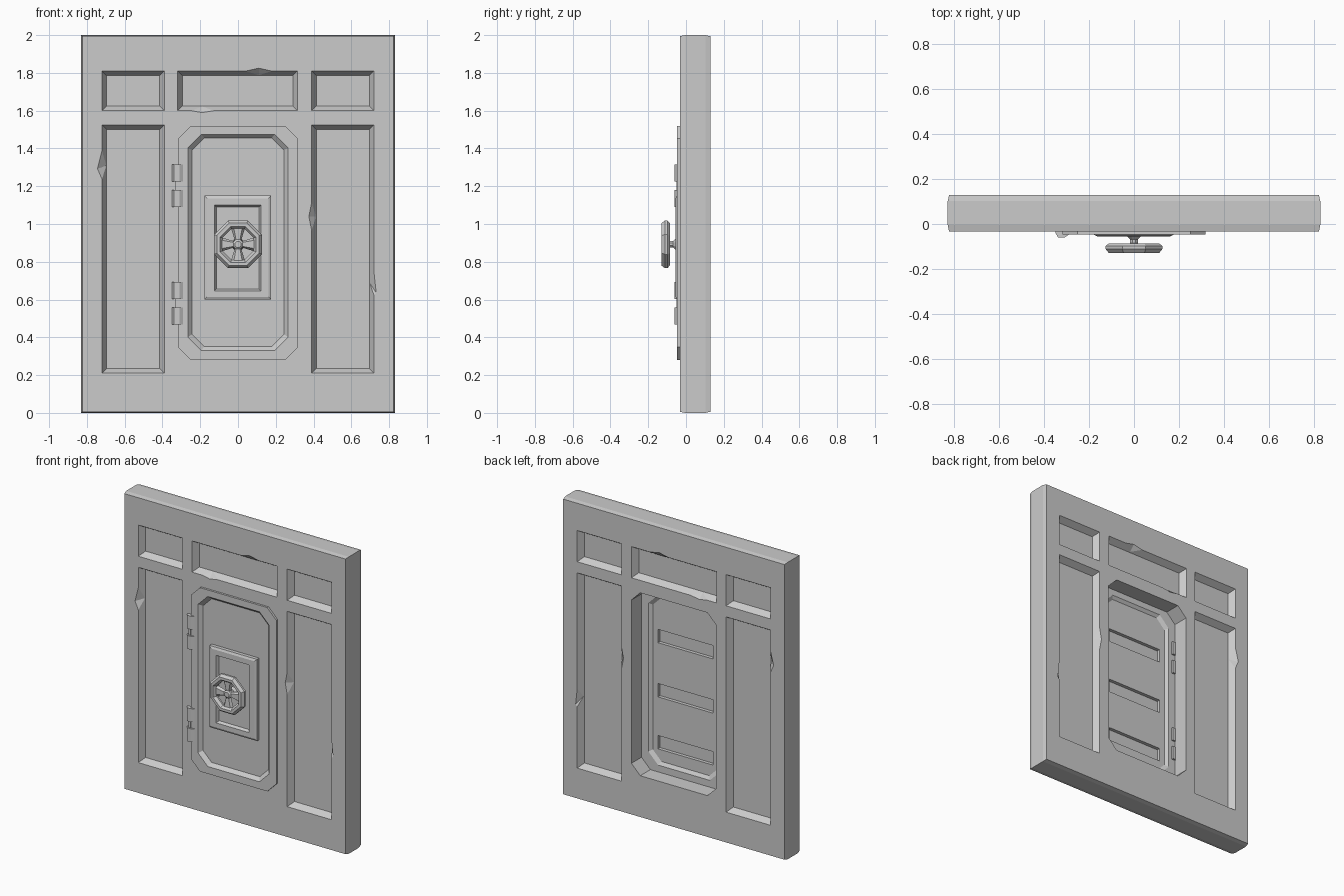
import bpy, bmesh, math

if "Cube" in bpy.data.objects:
    bpy.data.objects.remove(bpy.data.objects["Cube"])

MID, HALF = 0.0485, 0.0815          # wall centre and half thickness in y


def make(name, verts, faces):
    bm = bmesh.new()
    vs = [bm.verts.new(v) for v in verts]
    for f in faces:
        bm.faces.new([vs[i] for i in f])
    bmesh.ops.recalc_face_normals(bm, faces=bm.faces)
    me = bpy.data.meshes.new(name)
    bm.to_mesh(me)
    bm.free()
    ob = bpy.data.objects.new(name, me)
    bpy.context.collection.objects.link(ob)
    return ob


def loft(name, rings, closed=False):
    """Skin equal-length rings of 3D points; cap the ends, or join last to first."""
    n, m = len(rings[0]), len(rings)
    faces = [(k * n + i, k * n + (i + 1) % n, (k + 1) % m * n + (i + 1) % n, (k + 1) % m * n + i)
             for k in range(m if closed else m - 1) for i in range(n)]
    if not closed:
        faces += [tuple(range(n)), tuple(range((m - 1) * n, m * n))]
    return make(name, [p for r in rings for p in r], faces)


def rect(x0, x1, z0, z1, y, inset=0.0):
    x0, x1, z0, z1 = x0 + inset, x1 - inset, z0 + inset, z1 - inset
    return [(x0, y, z0), (x1, y, z0), (x1, y, z1), (x0, y, z1)]


def octo(hx, z0, z1, c, y):
    """Rectangle with cut corners."""
    return [(-hx + c, y, z0), (hx - c, y, z0), (hx, y, z0 + c), (hx, y, z1 - c),
            (hx - c, y, z1), (-hx + c, y, z1), (-hx, y, z1 - c), (-hx, y, z0 + c)]


def ngon8(r, y, cz):
    """Octagon with flat top, r measured to the flats."""
    R = r / math.cos(math.pi / 8)
    return [(R * math.cos(a), y, cz + R * math.sin(a))
            for a in (math.pi / 8 + i * math.pi / 4 for i in range(8))]


def cut(target, cutter):
    cutter.hide_render = True
    mod = target.modifiers.new("cut", 'BOOLEAN')
    mod.operation = 'DIFFERENCE'
    mod.solver = 'EXACT'
    mod.object = cutter
    bpy.context.view_layer.objects.active = target
    bpy.ops.object.modifier_apply(modifier=mod.name)
    bpy.data.objects.remove(cutter)


# wall slab with slightly eased outer edges
wall = loft("wall", [rect(-0.83, 0.83, 0, 2, y, i) for y, i in
                     ((-0.033, 0.006), (-0.005, 0), (0.102, 0), (0.13, 0.006))])

# sunken panels on both sides
panels = [(-0.72, -0.39, 1.6, 1.81), (-0.32, 0.315, 1.6, 1.81), (0.39, 0.72, 1.6, 1.81),
          (-0.72, -0.39, 0.21, 1.525), (0.39, 0.72, 0.21, 1.525)]
# chips along panel edges: start, tip, end, point inside the panel
chips = [[(-0.72, 1.41), (-0.75, 1.29), (-0.715, 1.21), (-0.695, 1.31)],
         [(0.02, 1.81), (0.11, 1.83), (0.2, 1.81), (0.11, 1.785)],
         [(-0.27, 1.6), (-0.19, 1.585), (-0.1, 1.6), (-0.19, 1.625)],
         [(0.39, 1.14), (0.37, 1.04), (0.39, 0.94), (0.415, 1.04)],
         [(0.72, 0.78), (0.736, 0.63), (0.72, 0.61), (0.695, 0.69)]]
for s in (-1, 1):
    def depth(d):
        return MID + s * (HALF - d)
    for p in panels:
        cut(wall, loft("panel_cutter", [rect(*p, depth(-0.01), -0.006), rect(*p, depth(0.042), 0.025)]))
    for pts in chips:
        c = pts[3]
        cut(wall, loft("chip_cutter", [
            [(x, depth(-0.005), z) for x, z in pts],
            [(x + (c[0] - x) * 0.9, depth(0.036), z + (c[1] - z) * 0.9) for x, z in pts]]))

# doorway
cut(wall, loft("doorway_cutter", [octo(0.316, 0.284, 1.516, 0.066, y) for y in (-0.2, 0.3)]))

# door: raised rim with sunken face front and back
door = loft("door", [octo(0.243, 0.352, 1.455, 0.064, 0.006),
                     octo(0.265, 0.33, 1.475, 0.072, 0.022),
                     octo(0.318, 0.281, 1.519, 0.067, 0.022),
                     octo(0.318, 0.281, 1.519, 0.067, -0.047),
                     octo(0.265, 0.33, 1.475, 0.072, -0.047),
                     octo(0.243, 0.352, 1.455, 0.064, -0.024)])
for z in (1.19, 0.825, 0.475):
    cut(door, loft("slot_cutter", [rect(-0.205, 0.205, z - 0.045, z + 0.045, y) for y in (-0.017, 0.03)]))

# lock plate with sunken centre
loft("lock_plate", [rect(-0.178, 0.175, 0.6, 1.15, -0.018),
                    rect(-0.178, 0.175, 0.6, 1.15, -0.048),
                    rect(-0.178, 0.175, 0.6, 1.15, -0.055, 0.014),
                    rect(-0.125, 0.122, 0.645, 1.1, -0.055),
                    rect(-0.125, 0.122, 0.645, 1.1, -0.036, 0.01)])

# hand wheel: rim, flared spokes, hub and shaft
CZ = 0.892
loft("wheel_rim", [ngon8(r, y, CZ) for r, y in
                   ((0.126, -0.098), (0.126, -0.112), (0.112, -0.13), (0.095, -0.13),
                    (0.082, -0.112), (0.082, -0.1), (0.095, -0.086), (0.112, -0.086))], closed=True)
for k in range(4):
    spoke = loft("wheel_spoke", [[(-w, y0, r), (w, y0, r), (w * 0.6, y1, r), (-w * 0.6, y1, r)]
                                 for r, w, y0, y1 in ((0.01, 0.013, -0.097, -0.112),
                                                      (0.09, 0.038, -0.1, -0.116))])
    spoke.location.z = CZ
    spoke.rotation_euler.y = k * math.pi / 2
loft("wheel_shaft", [ngon8(r, y, CZ) for r, y in
                     ((0.034, -0.03), (0.03, -0.055), (0.017, -0.068), (0.017, -0.085),
                      (0.028, -0.095), (0.026, -0.112), (0.016, -0.12))])

# hinges: two pairs of knuckles on pins, reaching through to the back of the rim
knuckle = [(-0.35, -0.02), (-0.35, -0.04), (-0.338, -0.06), (-0.31, -0.06),
           (-0.29, -0.047), (-0.29, 0.034), (-0.31, 0.034)]
for zc in (1.2025, 0.58):
    for dz in (-0.0675, 0.0675):
        loft("hinge_knuckle", [[(x, y, zc + dz + h) for x, y in knuckle] for h in (-0.045, 0.045)])
    pin = [(-0.334, -0.03), (-0.334, -0.05), (-0.318, -0.05), (-0.318, -0.03)]
    loft("hinge_pin", [[(x, y, zc + h) for x, y in pin] for h in (-0.07, 0.07)])
